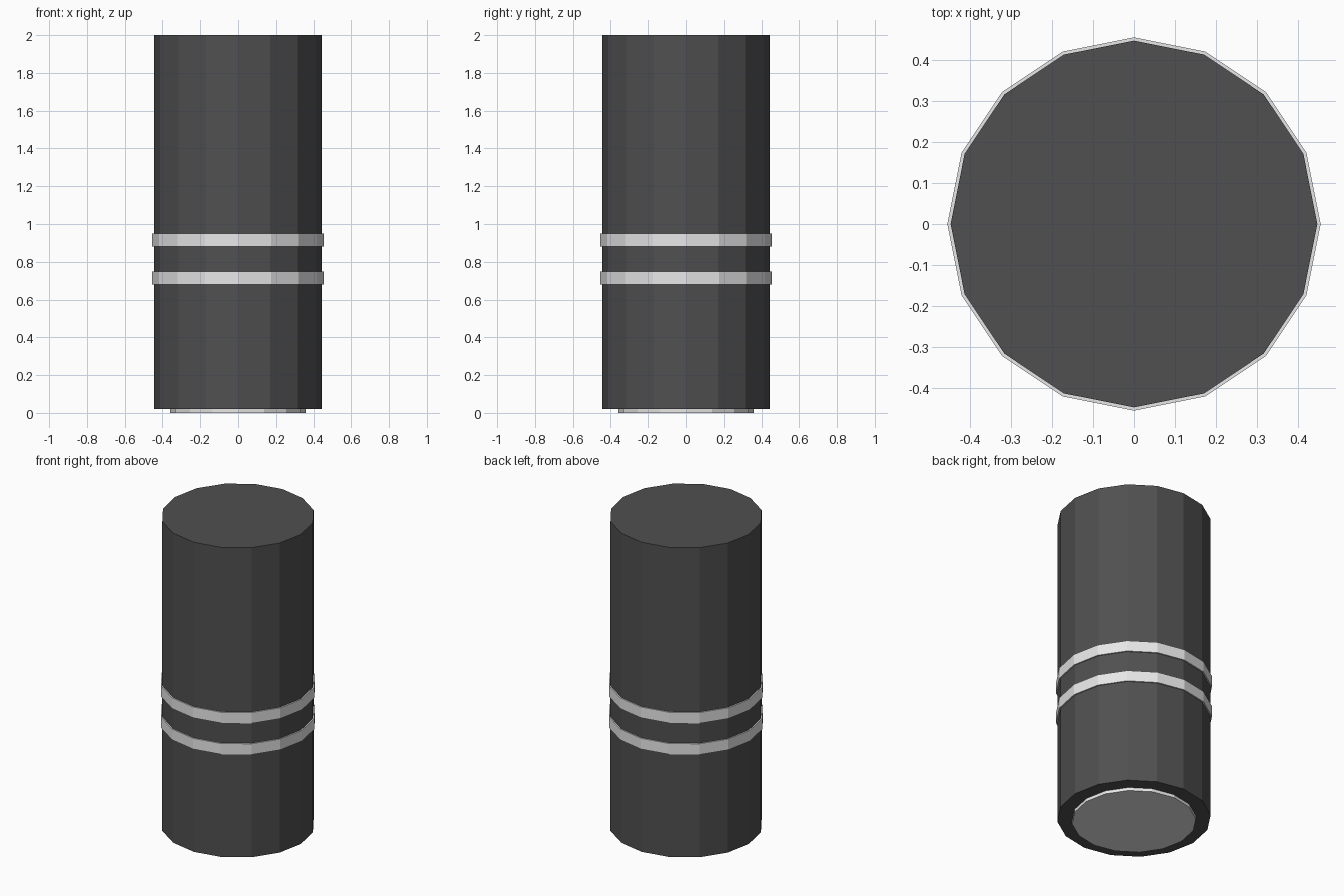
import bpy, bmesh, math

if "Cube" in bpy.data.objects:
    bpy.data.objects.remove(bpy.data.objects["Cube"])

SIDES = 16


def material(name, value):
    mat = bpy.data.materials.new(name)
    mat.diffuse_color = (value, value, value, 1)
    mat.use_nodes = True
    mat.node_tree.nodes["Principled BSDF"].inputs["Base Color"].default_value = mat.diffuse_color
    return mat


def lathe(name, profile, mat, closed=False):
    """Spin (radius, z) points about z; open profiles get capped ends."""
    bm = bmesh.new()
    rings = []
    for r, z in profile:
        rings.append([bm.verts.new((r * math.cos(a), r * math.sin(a), z))
                      for a in (2 * math.pi * i / SIDES for i in range(SIDES))])
    pairs = list(zip(rings, rings[1:]))
    if closed:
        pairs.append((rings[-1], rings[0]))
    else:
        bm.faces.new(rings[0])
        bm.faces.new(rings[-1])
    for lo, hi in pairs:
        for i in range(SIDES):
            j = (i + 1) % SIDES
            bm.faces.new((lo[i], lo[j], hi[j], hi[i]))
    bmesh.ops.recalc_face_normals(bm, faces=bm.faces)
    mesh = bpy.data.meshes.new(name)
    bm.to_mesh(mesh)
    bm.free()
    mesh.materials.append(mat)
    obj = bpy.data.objects.new(name, mesh)
    bpy.context.collection.objects.link(obj)
    return obj


dark = material("dark grey", 0.08)
light = material("light grey", 0.8)

# Main cylinder
R = 0.446
lathe("body", [(R, 0.02), (R, 2.0)], dark)

# Two thin raised bands
for name, z in (("lower_band", 0.68), ("upper_band", 0.88)):
    lathe(name, [(R - 0.002, z), (0.454, z), (0.454, z + 0.069), (R - 0.002, z + 0.069)],
          light, closed=True)

# Low foot disc under the body
lathe("foot", [(0.36, 0.0), (0.36, 0.02)], light)
